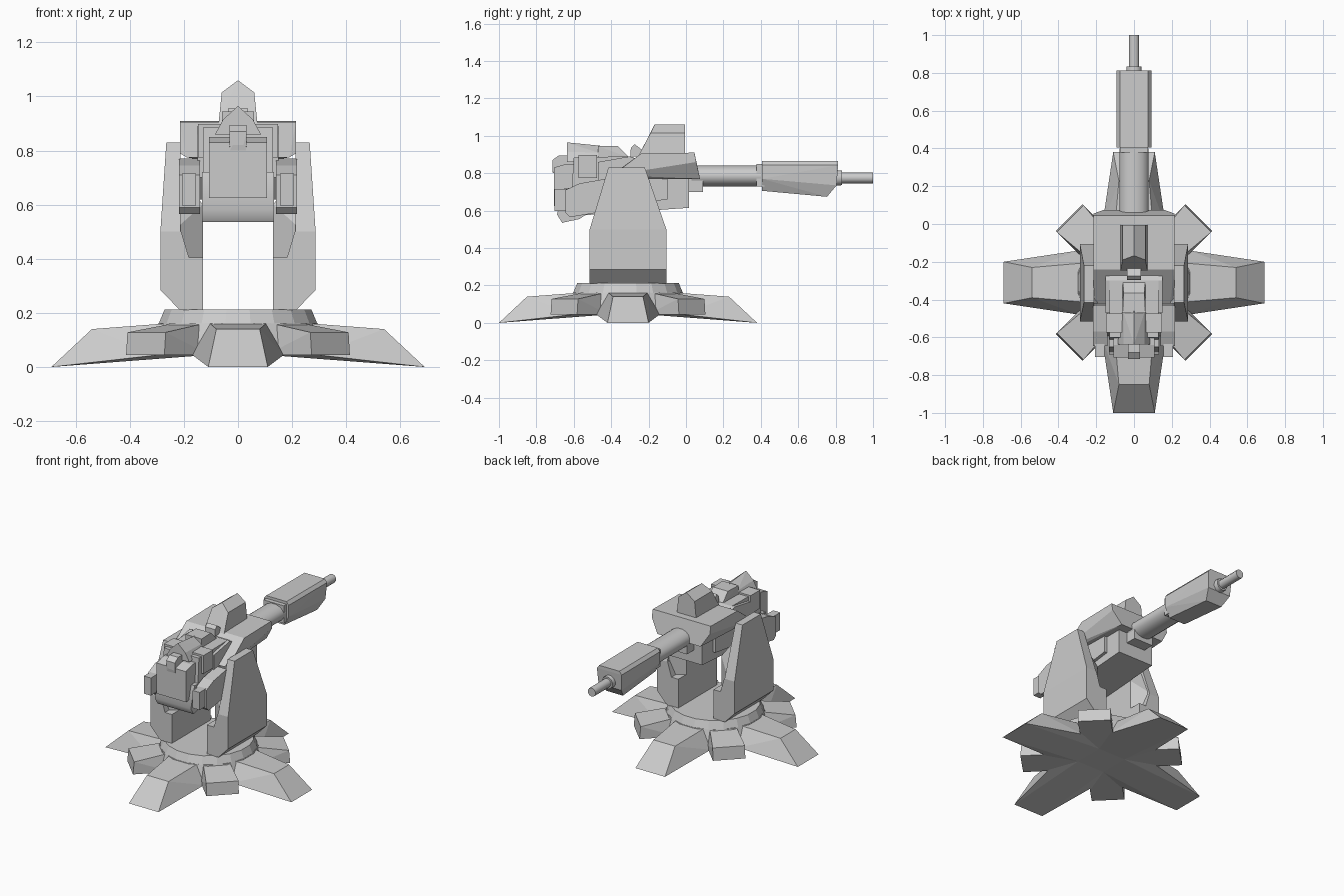
import bpy, bmesh, math
from mathutils import Matrix, Vector

grey = bpy.data.materials.new("plain_grey")
grey.diffuse_color = (0.6, 0.6, 0.6, 1)
CY = -0.31  # centre of the pedestal in y


def hull(name, pts, mat=Matrix(), smooth=None):
    """Convex solid around a few points."""
    bm = bmesh.new()
    for p in pts:
        bm.verts.new(mat @ Vector(p))
    r = bmesh.ops.convex_hull(bm, input=bm.verts)
    junk = {g for g in r["geom_interior"] + r["geom_unused"] if isinstance(g, bmesh.types.BMVert)}
    bmesh.ops.delete(bm, geom=list(junk), context='VERTS')
    bmesh.ops.dissolve_limit(bm, angle_limit=0.01, verts=bm.verts, edges=bm.edges)
    bmesh.ops.recalc_face_normals(bm, faces=bm.faces)
    me = bpy.data.meshes.new(name)
    bm.to_mesh(me)
    bm.free()
    ob = bpy.data.objects.new(name, me)
    me.materials.append(grey)
    bpy.context.collection.objects.link(ob)
    if smooth:
        bpy.ops.object.select_all(action='DESELECT')
        ob.select_set(True)
        bpy.context.view_layer.objects.active = ob
        bpy.ops.object.shade_smooth_by_angle(angle=math.radians(smooth))
    return ob


def sym(pts):
    """Points plus their copies across x = 0."""
    return [(s * x, y, z) for x, y, z in pts for s in (1, -1)]


def box(x0, x1, y0, y1, z0, z1):
    return [(x, y, z) for x in (x0, x1) for y in (y0, y1) for z in (z0, z1)]


def side(w, prof):
    """Side profile (y, z) with half width w."""
    return sym([(w, y, z) for y, z in prof])


def pair(name, pts):
    for tag, s in (("left", -1), ("right", 1)):
        hull(f"{name}_{tag}", [(s * x, y, z) for x, y, z in pts])


def rod(name, y0, y1, rx, rz, z, n=16, rx1=None, rz1=None):
    pts = []
    for y, a, b in ((y0, rx, rz), (y1, rx1 or rx, rz1 or rz)):
        for i in range(n):
            t = 2 * math.pi * (i + 0.5) / n
            pts.append((a * math.cos(t), y, z + b * math.sin(t)))
    hull(name, pts, smooth=40)


def disc(name, r0, r1, z0, z1, n):
    pts = [(r * math.cos(2 * math.pi * (i + .5) / n), CY + r * math.sin(2 * math.pi * (i + .5) / n), z)
           for r, z in ((r0, z0), (r1, z1)) for i in range(n)]
    hull(name, pts)


# Pedestal: core, four long feet, four short diagonal feet, turning ring
disc("base_core", 0.34, 0.30, 0.045, 0.162, 16)
for i in range(4):
    m = Matrix.Translation((0, CY, 0)) @ Matrix.Rotation(i * math.pi / 2, 4, 'Z')
    hull(f"long_foot_{i}", [(x, s * w, z) for s in (1, -1) for x, w, z in
         ((0.69, 0.11, 0), (0.54, 0.08, 0.14), (0.25, 0.105, 0.162), (0.29, 0.17, 0.045), (0.1, 0.1, 0.045))], m)
    m = m @ Matrix.Rotation(math.pi / 4, 4, 'Z')
    hull(f"short_foot_{i}", [(x, s * w, z) for s in (1, -1) for x, w, z in
         ((0.485, 0.1, 0.045), (0.478, 0.1, 0.128), (0.25, 0.08, 0.162), (0.25, 0.1, 0.045))], m)
disc("turning_ring", 0.297, 0.275, 0.16, 0.212, 20)

# Yoke: tapered outer plates, thick inner feet, chamfered inner hubs
YF, YB = -0.515, -0.105
plate = [(x, y, z) for y in (YF, YB) for x, z in
         ((0.18, 0.21), (0.215, 0.21), (0.287, 0.285), (0.287, 0.5), (0.21, 0.5), (0.18, 0.4))]
pair("yoke_plate", plate[:])
pair("yoke_upper", [(x, y, 0.5) for x in (0.213, 0.287) for y in (YF, YB)]
     + [(x, y, 0.83) for x in (0.213, 0.265) for y in (-0.415, -0.22)])
pair("yoke_foot", box(0.13, 0.2, YF, YB, 0.21, 0.405))
pair("yoke_hub", [(0.13, y, z) for y in (-0.43, -0.19) for z in (0.4, 0.6)]
     + [(0.22, y, z) for y in (-0.5, -0.12) for z in (0.4, 0.52)]
     + [(0.22, y, 0.72) for y in (-0.42, -0.2)])

# Gun body
hull("lower_receiver", side(0.13, [(-0.62, 0.57), (-0.1, 0.615), (0.015, 0.615), (0.015, 0.78),
                                   (-0.3, 0.89), (-0.6, 0.885)]))
hull("rear_drum", side(0.133, [(-0.69, 0.58), (-0.662, 0.535), (-0.57, 0.555), (-0.5, 0.6),
                               (-0.5, 0.72), (-0.65, 0.72)]), smooth=50)
hull("upper_shroud", sym([(0.215, -0.24, 0.905), (0.215, 0.045, 0.91), (0.16, 0.075, 0.77),
                          (0.16, -0.1, 0.77), (0.215, -0.39, 0.79), (0.215, 0.055, 0.86),
                          (0.19, -0.42, 0.775)]))
hull("body_flank", side(0.15, [(-0.47, 0.7), (-0.47, 0.86), (-0.3, 0.89), (-0.1, 0.8), (-0.1, 0.66), (-0.4, 0.62)]))
hull("barrel_mount", box(-0.07, 0.07, 0, 0.09, 0.7, 0.78))

# Rear block with its hook, and side pods
hull("rear_block", side(0.108, [(-0.707, 0.625), (-0.707, 0.83), (-0.64, 0.85), (-0.56, 0.85), (-0.56, 0.625)]))
hull("rear_hook", sym([(0.032, -0.715, 0.87), (0.032, -0.68, 0.895), (0.032, -0.6, 0.895),
                       (0.032, -0.6, 0.8), (0.02, -0.715, 0.82), (0.03, -0.712, 0.8)]))
pair("side_pod", [(x, y, z) for x in (0.14, 0.218) for y, z in
     ((-0.645, 0.59), (-0.645, 0.71), (-0.57, 0.745), (-0.43, 0.77), (-0.41, 0.6), (-0.62, 0.565))])
pair("pod_plug", box(0.155, 0.207, -0.703, -0.63, 0.597, 0.715))
pair("ear_box", box(0.06, 0.147, -0.575, -0.475, 0.775, 0.898))

# Sight on top and the ridge fin
hull("sight_rail", sym([(0.06, -0.47, 0.86), (0.06, -0.47, 0.945), (0.055, -0.365, 0.945),
                        (0.06, -0.33, 0.893), (0.06, -0.28, 0.86)]))
hull("sight_hood", sym([(0, -0.637, 0.965), (0.055, -0.637, 0.915), (0.085, -0.637, 0.86),
                        (0, -0.58, 0.947), (0.055, -0.47, 0.91), (0.075, -0.47, 0.86), (0, -0.46, 0.947)]))
hull("small_knob", sym([(0.037, -0.297, 0.89), (0.037, -0.295, 0.935), (0.037, -0.275, 0.955),
                        (0.037, -0.235, 0.925), (0.037, -0.235, 0.89)]))
hull("ridge_fin", sym([(0.072, -0.25, 0.9), (0.072, -0.005, 0.9), (0.06, -0.19, 1.015),
                       (0.06, -0.005, 1.015), (0, -0.168, 1.06), (0, -0.005, 1.06)]))

# Barrel, muzzle sleeve and tip
rod("barrel", 0.03, 0.4, 0.078, 0.058, 0.785)
hull("sleeve_collar", box(-0.075, 0.075, 0.378, 0.42, 0.73, 0.848))
hull("muzzle_sleeve", sym([(0.075, 0.406, 0.866), (0.075, 0.813, 0.864), (0.092, 0.406, 0.845),
                           (0.092, 0.813, 0.843), (0.092, 0.406, 0.77), (0.085, 0.805, 0.735),
                           (0.06, 0.406, 0.706), (0.06, 0.754, 0.674)]))
rod("muzzle_cone", 0.74, 0.835, 0.05, 0.05, 0.775, 12, 0.04, 0.04)
rod("muzzle_tip", 0.74, 1.0, 0.029, 0.029, 0.775, 10)
